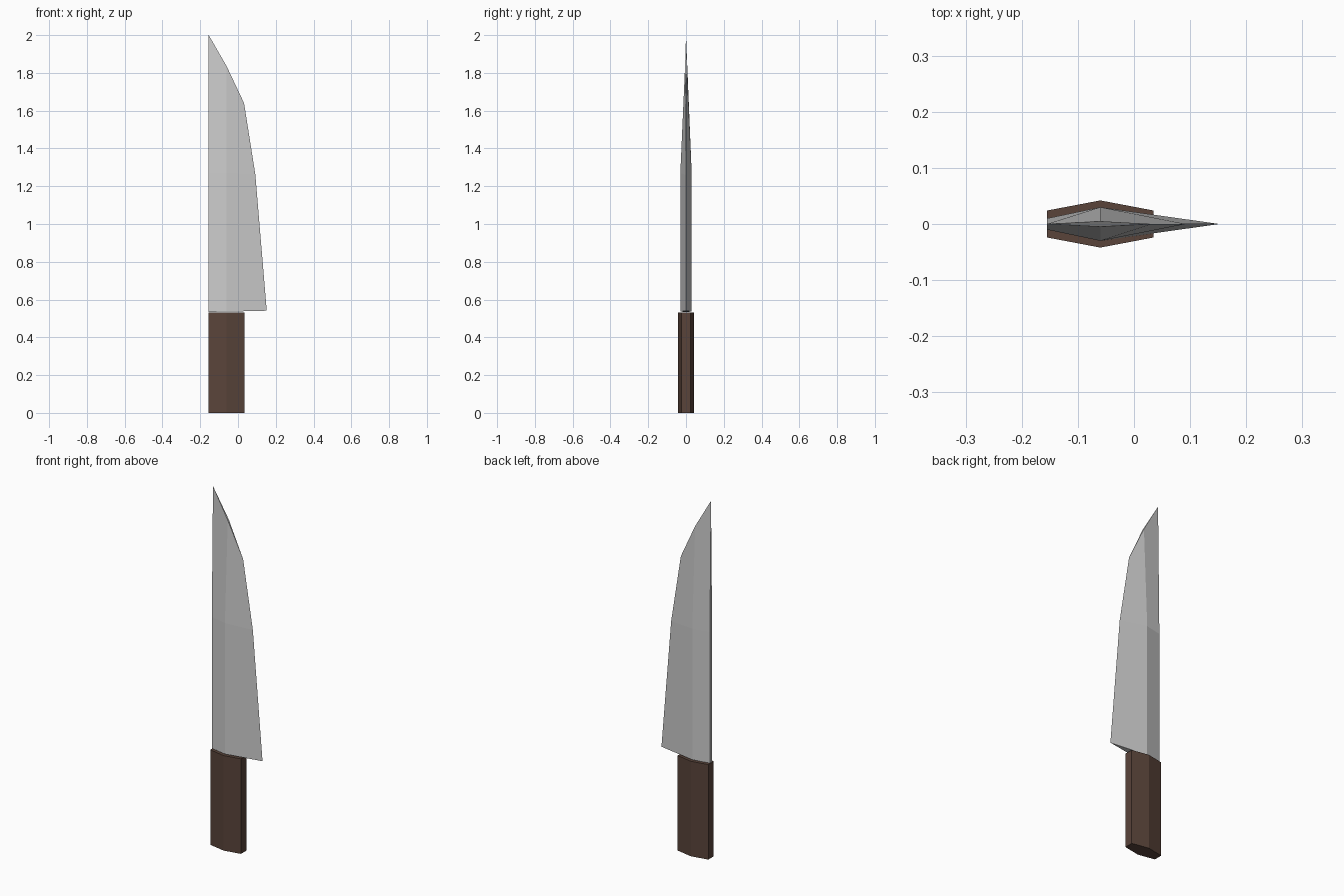
import bpy, bmesh

if "Cube" in bpy.data.objects:
    bpy.data.objects.remove(bpy.data.objects["Cube"])


def loft(name, rings, color=None):
    """Skin closed rings of equal point count, cap the ends and merge pinched points."""
    bm = bmesh.new()
    rows = [[bm.verts.new(p) for p in ring] for ring in rings]
    for low, high in zip(rows, rows[1:]):
        for i in range(len(low)):
            j = (i + 1) % len(low)
            bm.faces.new((low[i], low[j], high[j], high[i]))
    bm.faces.new(rows[0][::-1])
    bm.faces.new(rows[-1])
    bmesh.ops.triangulate(bm, faces=[f for f in bm.faces if len(f.verts) > 4])
    bmesh.ops.remove_doubles(bm, verts=bm.verts, dist=0.0005)
    bmesh.ops.recalc_face_normals(bm, faces=bm.faces)
    mesh = bpy.data.meshes.new(name)
    bm.to_mesh(mesh)
    bm.free()
    obj = bpy.data.objects.new(name, mesh)
    bpy.context.collection.objects.link(obj)
    if color:
        mat = bpy.data.materials.new(name + "_material")
        mat.diffuse_color = color
        mat.use_nodes = True
        mat.node_tree.nodes["Principled BSDF"].inputs["Base Color"].default_value = mat.diffuse_color
        mesh.materials.append(mat)
    return obj


def ring(half):
    """Mirror a half section (x, half thickness, z) across y = 0."""
    front = [(x, -y, z) for x, y, z in half]
    back = [(x, y, z) for x, y, z in reversed(half)]
    return front + back


# handle: six-sided prism with a ridge on each cheek
grip = [(-0.155, 0.024), (-0.06, 0.042), (0.035, 0.024)]
loft("handle", [ring([(x, y, z) for x, y in grip]) for z in (0, 0.532)],
     (0.10, 0.057, 0.042, 1))

# blade: flat spine, ridge and cutting edge, tapering to the tip
loft("blade", [
    ring([(-0.155, 0.01, 0.535), (-0.06, 0.03, 0.536), (0.152, 0, 0.541)]),
    ring([(-0.155, 0.01, 1.27), (-0.06, 0.03, 1.27), (0.092, 0, 1.26)]),
    ring([(-0.155, 0, 2.0), (-0.06, 0.005, 1.835), (0.032, 0, 1.64)]),
])
